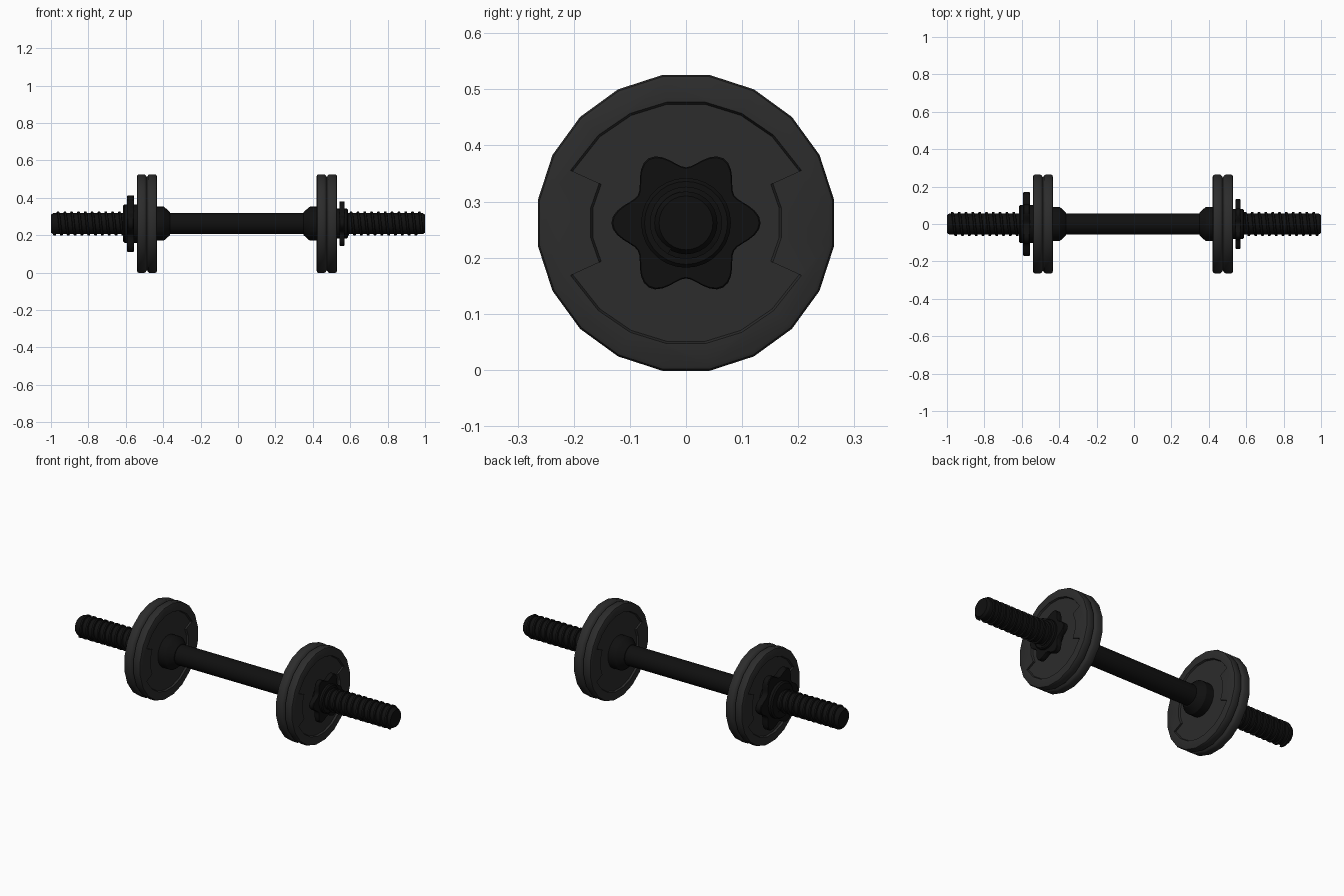
import bpy, bmesh
from math import sin, cos, pi, radians, atan2, degrees

if "Cube" in bpy.data.objects:
    bpy.data.objects.remove(bpy.data.objects["Cube"])

AXIS_Z = 0.262


def material(name, v):
    m = bpy.data.materials.new(name)
    m.diffuse_color = (v, v, v, 1)
    m.use_nodes = True
    m.node_tree.nodes["Principled BSDF"].inputs["Base Color"].default_value = m.diffuse_color
    return m


STEEL = material("black_steel", 0.005)
IRON = material("dark_iron", 0.025)


def finish(name, bm, mat, smooth=True):
    bmesh.ops.recalc_face_normals(bm, faces=bm.faces)
    me = bpy.data.meshes.new(name)
    bm.to_mesh(me)
    bm.free()
    ob = bpy.data.objects.new(name, me)
    bpy.context.collection.objects.link(ob)
    ob.location.z = AXIS_Z
    me.materials.append(mat)
    if smooth:
        bpy.ops.object.select_all(action='DESELECT')
        ob.select_set(True)
        bpy.context.view_layer.objects.active = ob
        bpy.ops.object.shade_smooth_by_angle(angle=radians(30))
    return ob


def bridge(bm, a, b):
    n = len(a)
    for i in range(n):
        bm.faces.new((a[i], a[(i + 1) % n], b[(i + 1) % n], b[i]))


def loft(bm, sections):
    """Capped skin through (x, [(y, z), ...]) sections."""
    rings = [[bm.verts.new((x, y, z)) for y, z in pts] for x, pts in sections]
    for a, b in zip(rings, rings[1:]):
        bridge(bm, a, b)
    bm.faces.new(rings[0])
    bm.faces.new(rings[-1])


def circle(r, n, phase=0.0):
    return [(r * cos(2 * pi * i / n + phase), r * sin(2 * pi * i / n + phase)) for i in range(n)]


def lathe(name, profile, mat, n=28, phase=0.0):
    bm = bmesh.new()
    loft(bm, [(x, circle(r, n, phase)) for x, r in profile])
    return finish(name, bm, mat)


def recess_outline(grow):
    """Keyed outline: wide at top and bottom, narrower beside the two side pads."""
    quarter = [(9, 0.172), (24.5, 0.170), (24.5, 0.226), (45, 0.221), (63, 0.219), (81, 0.218)]
    q = [((r + grow) * cos(radians(a)), (r + grow) * sin(radians(a))) for a, r in quarter]
    top = q + [(-y, z) for y, z in reversed(q)]
    return top + [(-y, -z) for y, z in top]


def plate(name, xc, half):
    ring = [(0, 0.252), (0.007, 0.263), (0.014, 0.267), (half - 0.009, 0.267),
            (half - 0.003, 0.264), (half, 0.257)]
    profile = [(xc - x, r) for x, r in reversed(ring[1:])] + [(xc + x, r) for x, r in ring]
    ob = lathe(name, profile, IRON, 20, radians(9))
    # shallow recess in both faces
    bm = bmesh.new()
    for s in (-1, 1):
        loft(bm, [(xc + s * (half - 0.010), recess_outline(-0.004)),
                  (xc + s * (half + 0.010), recess_outline(0.004))])
    cut = finish(name + "_recess_cutter", bm, IRON, False)
    cut.hide_render = True
    cut.hide_set(True)
    mod = ob.modifiers.new("recess", 'BOOLEAN')
    mod.operation = 'DIFFERENCE'
    mod.solver = 'EXACT'
    mod.object = cut
    # keep the edge-splitting smooth modifier, if any, last
    return ob


def lock_nut(name, side, x0, k):
    """Six-lobed star nut with a round hub, scaled by k."""
    def star(scale):
        n = 72
        return [((0.116 + 0.017 * cos(6 * t)) * k * scale * cos(t),
                 (0.116 + 0.017 * cos(6 * t)) * k * scale * sin(t))
                for t in (2 * pi * i / n for i in range(n))]
    bm = bmesh.new()
    loft(bm, [(x0 + side * k * x, star(s)) for x, s in
              ((0.013, 0.98), (0.016, 1), (0.038, 1), (0.041, 0.98))])
    finish(name + "_star", bm, STEEL)
    lathe(name + "_hub", [(x0 + side * k * x, r * k) for x, r in
                          ((-0.004, 0.08), (0.053, 0.08), (0.059, 0.074))], STEEL)


def thread(name, side, start, end, pitch=0.0365, n=24):
    """Helical ridge on the bar end."""
    bm = bmesh.new()
    prof = [(-0.009, 0.050), (-0.005, 0.0645), (0.005, 0.0645), (0.009, 0.050)]
    steps = int((end - start) / pitch * n)
    rings = []
    for i in range(steps + 1):
        t = 2 * pi * i / n
        x = start + pitch * i / n
        rings.append([bm.verts.new((side * (x + dx), r * cos(t), side * r * sin(t)))
                      for dx, r in prof])
    for a, b in zip(rings, rings[1:]):
        bridge(bm, a, b)
    bm.faces.new(rings[0])
    bm.faces.new(rings[-1])
    finish(name, bm, STEEL)


# straight bar with chamfered ends
lathe("bar", [(-1, 0.048), (-0.988, 0.056), (0.988, 0.056), (1, 0.048)], STEEL)

# per side: plate centre, plate half width, collar length, nut scale
for label, side, xc, half, nut in (("left", -1, -0.487, 0.053, 1.28),
                                   ("right", 1, 0.475, 0.054, 1.0)):
    inner = xc - side * half
    outer = xc + side * half
    lathe(label + "_collar", [(inner - side * d, r) for d, r in
                              ((-0.015, 0.091), (0.036, 0.091), (0.041, 0.088), (0.070, 0.062),
                               (0.072, 0.055))], STEEL)
    plate(label + "_weight_plate", xc, half)
    lock_nut(label + "_lock_nut", side, outer, nut)
    thread(label + "_thread", side, abs(outer) + 0.03, 0.985)
